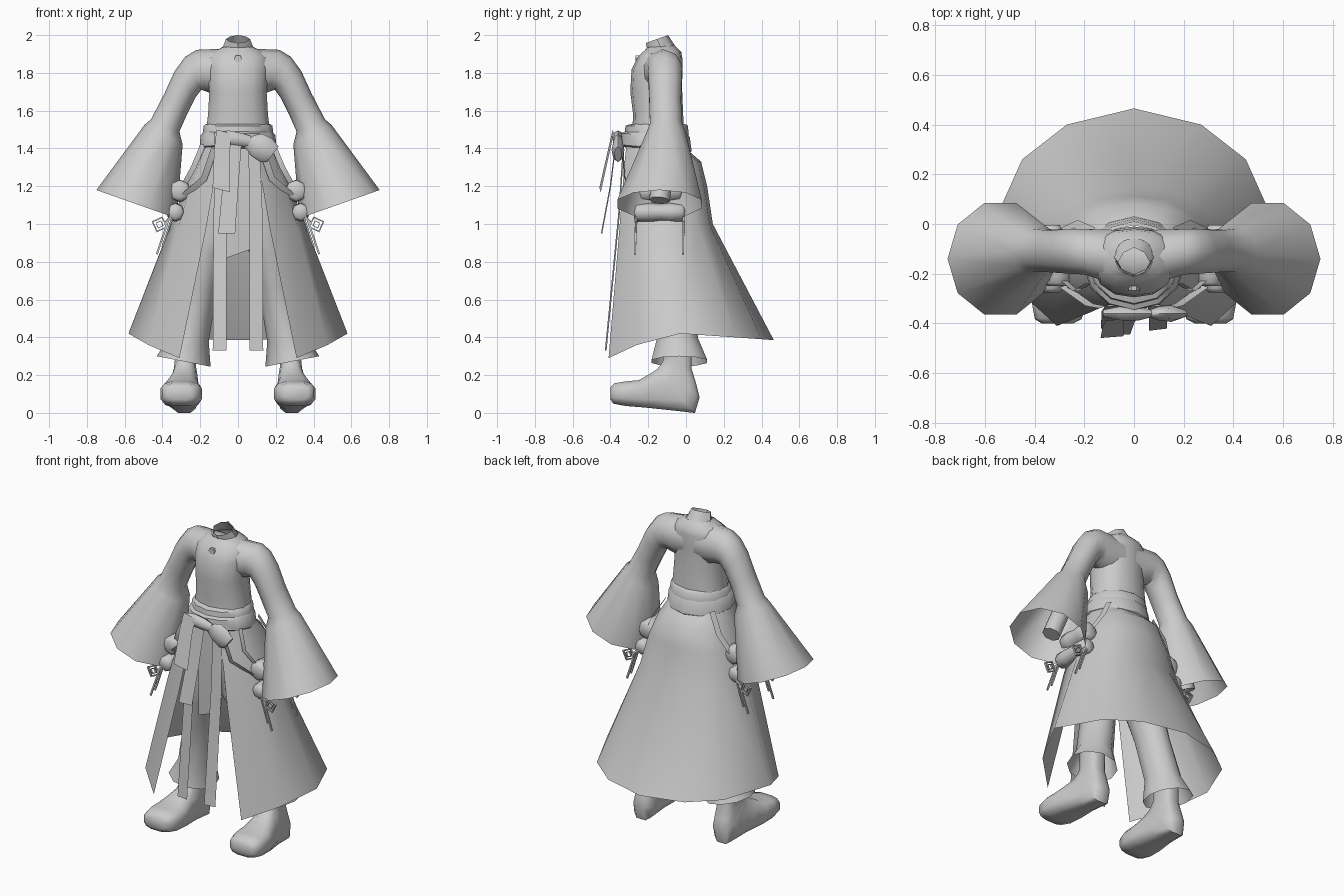
import bpy, bmesh, math
from mathutils import Vector as V

X, Y, Z = V((1, 0, 0)), V((0, 1, 0)), V((0, 0, 1))


def make(name, verts, faces, mirror=False, angle=50):
    me = bpy.data.meshes.new(name)
    me.from_pydata([tuple(v) for v in verts], [], faces)
    bm = bmesh.new()
    bm.from_mesh(me)
    bmesh.ops.recalc_face_normals(bm, faces=bm.faces)
    bm.to_mesh(me)
    bm.free()
    ob = bpy.data.objects.new(name, me)
    bpy.context.collection.objects.link(ob)
    bpy.ops.object.select_all(action='DESELECT')
    ob.select_set(True)
    bpy.context.view_layer.objects.active = ob
    bpy.ops.object.shade_smooth_by_angle(angle=math.radians(angle))
    if mirror:
        ob.modifiers.new("Mirror", 'MIRROR')
    return ob


def ring(a, b, w, axis, n=10, p=1.0, shift=0.0):
    """Oval with diameter a-b and half-width w along axis; p < 1 makes it boxier."""
    a, b = V(a), V(b)
    c, u, pts = (a + b) / 2, (a - b) / 2, []
    for i in range(n):
        t = 2 * math.pi * (i + shift) / n
        co, si = math.cos(t), math.sin(t)
        pts.append(c + u * math.copysign(abs(co) ** p, co)
                   + axis * w * math.copysign(abs(si) ** p, si))
    return pts


def loft(name, rings, closed=True, caps=(False, False), **kw):
    n = len(rings[0])
    verts = [v for r in rings for v in r]
    faces = []
    for j in range(len(rings) - 1):
        for i in range(n if closed else n - 1):
            k = (i + 1) % n
            faces.append((j * n + i, j * n + k, (j + 1) * n + k, (j + 1) * n + i))
    if caps[0]:
        faces.append(tuple(range(n)))
    if caps[1]:
        faces.append(tuple(range(len(verts) - n, len(verts))))
    return make(name, verts, faces, **kw)


def strip(name, pts, side=X, mirror=False):
    """Flat ribbon through (x, y, z, half width) points."""
    side = side.normalized()
    rows = [[V(p[:3]) - side * p[3], V(p[:3]) + side * p[3]] for p in pts]
    return loft(name, rows, closed=False, mirror=mirror)


def body(name, rows, n=12, p=1.0):
    """Rows of front y, front z, back y, back z, half width."""
    return loft(name, [ring((0, r[0], r[1]), (0, r[2], r[3]), r[4], X, n, p) for r in rows])


def rod(name, a, b, r, n=4):
    a, b = V(a), V(b)
    d = (b - a).normalized()
    u = d.orthogonal().normalized()
    v = d.cross(u)
    return loft(name, [ring(q + u * r, q - u * r, r, v, n) for q in (a, b)],
                caps=(True, True), mirror=True)


# Jacket body and standing collar
body("jacket", [(-.285, 1.48, -.01, 1.48, .175), (-.28, 1.58, -.015, 1.58, .162),
                (-.295, 1.70, -.02, 1.70, .155), (-.288, 1.82, -.02, 1.80, .165),
                (-.255, 1.885, -.018, 1.87, .165), (-.22, 1.918, -.025, 1.91, .13),
                (-.205, 1.935, -.06, 1.945, .075)], n=14, p=.85)
body("collar", [(-.205, 1.92, -.05, 1.93, .085), (-.213, 1.958, -.095, 2.0, .064)], n=8, p=1.2)
loft("collar_clasp", [ring((.022, y, 1.875), (-.022, y, 1.875), .02, Z, 6)
                      for y in (-.25, -.268)], caps=(True, True))

# Wide bell sleeves, joined across the shoulders: outer x, z, inner x, z, half depth, centre y
sleeve = [(0, 1.932, 0, 1.68, .125, -.145), (.13, 1.926, .11, 1.68, .108, -.125),
          (.22, 1.922, .165, 1.70, .096, -.112),
          (.28, 1.885, .195, 1.71, .095, -.11), (.335, 1.81, .225, 1.67, .092, -.11),
          (.39, 1.69, .27, 1.58, .088, -.11), (.46, 1.555, .31, 1.49, .09, -.105),
          (.495, 1.525, .293, 1.42, .108, -.105), (.75, 1.18, .325, 1.03, .235, -.14)]
loft("sleeve", [ring((r[0], r[5], r[1]), (r[2], r[5], r[3]), r[4], Y) for r in sleeve], mirror=True)
rod("forearm", (.40, -.11, 1.42), (.51, -.14, 1.125), .055, 8)

# Waistband and sash
body("waistband", [(-.29, 1.53, -.005, 1.53, .17), (-.32, 1.52, .01, 1.52, .182),
                   (-.325, 1.48, .015, 1.47, .188)])
body("sash", [(-.31, 1.495, 0, 1.485, .18), (-.345, 1.48, .02, 1.46, .198),
              (-.35, 1.42, .03, 1.385, .204), (-.31, 1.40, .0, 1.36, .18)])
loft("sash_knot", [ring((x, -.36, z + h), (x, -.36, z - h), d, Y, 8) for x, z, h, d in
                   ((-.125, 1.455, .03, .015), (-.05, 1.455, .04, .03),
                    (.02, 1.445, .036, .028), (.07, 1.435, .03, .015))], caps=(True, True))
loft("sash_bow", [ring((x + .03, -.36, z + h), (x - .03, -.36, z - h), d, Y, 8) for x, z, h, d in
                  ((.055, 1.445, .025, .012), (.10, 1.42, .058, .028), (.15, 1.39, .062, .034),
                   (.185, 1.37, .04, .02))], caps=(True, True))
strip("sash_tail_short", [(-.075, -.385, 1.49, .04), (-.085, -.41, 1.38, .043), (-.088, -.455, 1.18, .048)],
      V((1, .08, -.25)))
strip("sash_tail_long", [(-.02, -.37, 1.44, .04), (-.04, -.40, 1.2, .042), (-.06, -.447, .95, .045)],
      V((1, .08, 0)))

# Long front strips either side of the opening, and the short centre panel
strip("front_strip", [(.085, -.33, 1.42, .03), (.095, -.355, 1.05, .035), (.097, -.425, .33, .037)],
      V((1, .12, 0)), mirror=True)
strip("centre_panel", [(0, -.29, 1.42, .07), (0, -.30, 1.1, .075), (-.005, -.29, .84, .075)],
      V((1, 0, .35)))

# Flared overskirt, open at the front: half rings from centre back to front edge
skirt = [[(0, .01, 1.39), (.1, 0, 1.39), (.165, -.06, 1.41), (.188, -.15, 1.42), (.165, -.25, 1.42), (.085, -.315, 1.42)],
         [(0, .08, 1.33), (.12, .06, 1.33), (.20, -.01, 1.33), (.225, -.14, 1.33), (.20, -.255, 1.33), (.10, -.325, 1.33)],
         [(0, .112, 1.2), (.14, .095, 1.2), (.24, .03, 1.2), (.28, -.11, 1.2), (.255, -.255, 1.2), (.13, -.335, 1.2)],
         [(0, .142, 1.0), (.165, .125, 1.0), (.285, .06, 1.0), (.355, -.095, 1.0), (.315, -.262, .98), (.17, -.353, .97)],
         [(0, .465, .385), (.27, .40, .39), (.45, .26, .40), (.58, -.03, .42), (.475, -.26, .36), (.31, -.41, .29)]]
loft("overskirt", [[V(p) for p in r] for r in skirt], closed=False, mirror=True)

# Trousers: outer x, z, inner x, z, half depth, centre y
legs = [(.15, 1.38, 0, 1.38, .12, -.15), (.24, 1.15, 0, 1.15, .14, -.13), (.26, .96, .0, .94, .138, -.12),
        (.275, .85, .06, .85, .13, -.115), (.30, .66, .11, .64, .115, -.08),
        (.365, .40, .155, .38, .115, -.045), (.43, .30, .145, .245, .155, -.035)]
loft("trouser_leg", [ring((r[0], r[5], r[1]), (r[2], r[5], r[3]), r[4], Y) for r in legs], mirror=True)

# Boots: sole y, z, top y, z, half width, centre x
boot = [(-.40, .07, -.40, .135, .065, .308), (-.385, .048, -.378, .158, .096, .305),
        (-.32, .035, -.32, .168, .112, .301), (-.22, .027, -.25, .175, .108, .298),
        (-.09, .013, -.19, .21, .085, .292), (.05, -.003, -.155, .235, .076, .285),
        (.074, .08, -.138, .255, .068, .282), (.057, .15, -.125, .275, .06, .28),
        (.032, .23, -.12, .30, .056, .28), (.032, .36, -.12, .38, .056, .28)]
loft("boot", [ring((r[5], r[0], r[1]), (r[5], r[2], r[3]), r[4], X, 12, .65, .5) for r in boot],
     caps=(True, True), mirror=True)


# Hanging cloth rolls at the hips, with their straps
def roll(name, x, z, r, y0, y1):
    rows = ((0, .65), (.06, .95), (.3, 1), (.5, .9), (.7, 1), (.94, .95), (1, .65))
    loft(name, [ring((x + r * k, y0 + (y1 - y0) * t, z), (x - r * k, y0 + (y1 - y0) * t, z), r * k, Z, 8)
                for t, k in rows], caps=(True, True), mirror=True)


roll("upper_roll", .308, 1.175, .06, -.25, -.02)
roll("lower_roll", .332, 1.062, .05, -.275, -.005)
strip("front_hip_strap", [(.125, -.335, 1.40, .018), (.18, -.325, 1.24, .018), (.285, -.25, 1.15, .018)],
      V((1, -.3, .6)), True)
strip("side_hip_strap", [(.185, -.24, 1.42, .014), (.235, -.27, 1.3, .014), (.29, -.22, 1.2, .014)],
      V((1, 0, .4)), True)
strip("back_hip_strap", [(.165, -.03, 1.42, .018), (.235, .0, 1.3, .018), (.30, -.03, 1.19, .018)],
      V((.5, -1, 0)), True)

# Diamond knots and cords at both ends of the lower roll
for end, y in (("front", -.265), ("back", -.012)):
    for part, s in (("outer", .04), ("inner", .02)):
        c = V((.415, y, .998))
        pts = [c + V((s * math.cos(t), 0, s * math.sin(t)))
               for t in [.35 + i * math.pi / 2 for i in range(4)]]
        frame = [[p + (p - c) * k + Y * dy for p in pts]
                 for k, dy in ((.12, -.006), (.12, .006), (-.12, .006), (-.12, -.006), (.12, -.006))]
        loft(f"{end}_{part}_knot", frame, mirror=True, angle=20)
    rod(f"{end}_loop_cord", (.345, y, 1.05), (.385, y, 1.005), .009)
    rod(f"{end}_long_cord", (.365, y, 1.03), (.43, y - .005, .84), .007)
    rod(f"{end}_short_cord", (.35, y, 1.03), (.40, y - .003, .88), .006)
